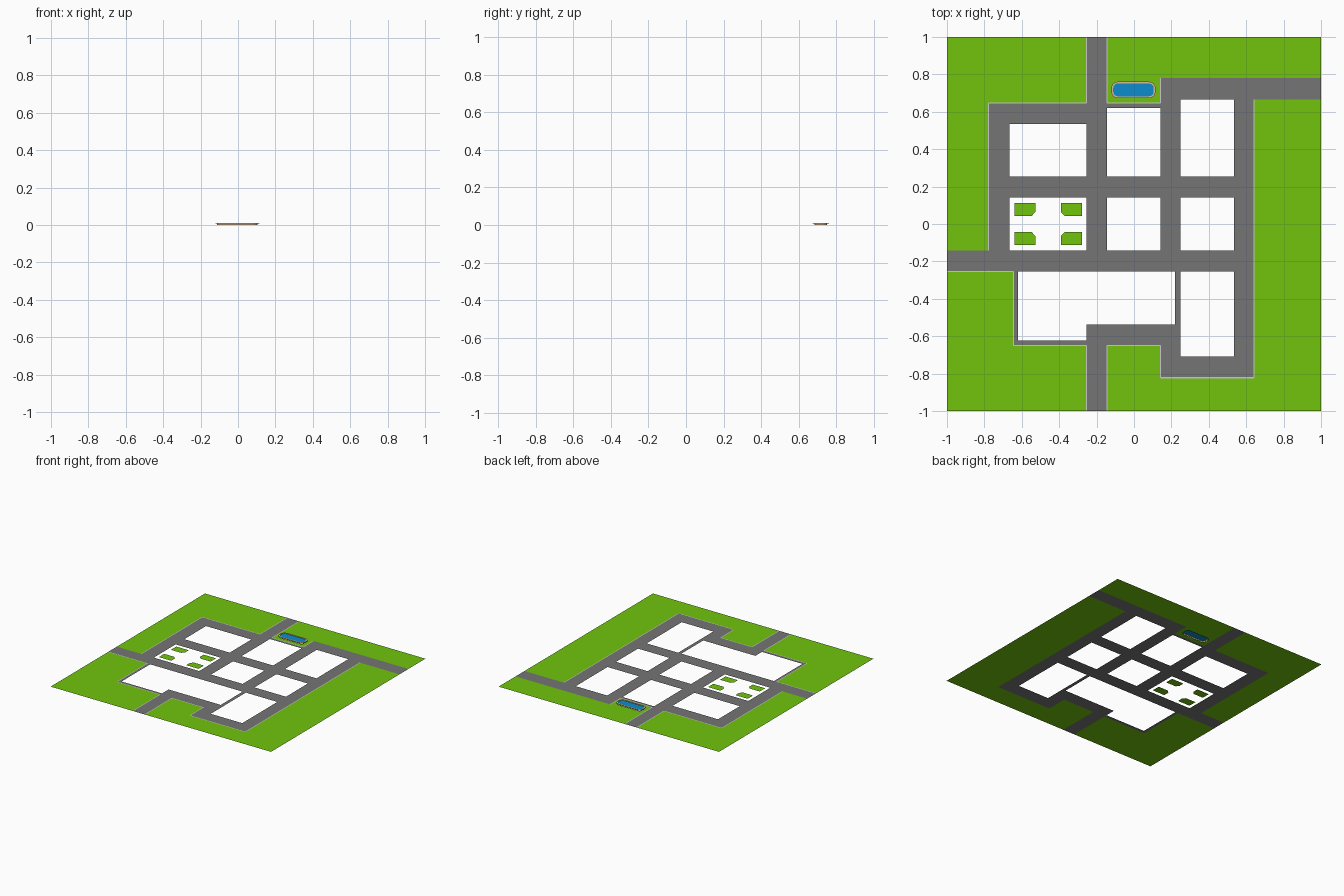
import bpy, bmesh, math

if "Cube" in bpy.data.objects:
    bpy.data.objects.remove(bpy.data.objects["Cube"])

def material(name, rgb):
    m = bpy.data.materials.new(name)
    m.diffuse_color = (*rgb, 1)
    m.use_nodes = True
    m.node_tree.nodes["Principled BSDF"].inputs["Base Color"].default_value = m.diffuse_color
    return m

GRASS = material("grass green", (0.165, 0.55, 0.004))
ROAD = material("asphalt grey", (0.178, 0.178, 0.178))
CURB = material("kerb light grey", (0.6, 0.6, 0.6))
WATER = material("water blue", (0.004, 0.262, 0.61))
RIM = material("pool rim tan", (0.72, 0.5, 0.29))

def finish(name, bm, mat):
    me = bpy.data.meshes.new(name)
    bm.to_mesh(me)
    bm.free()
    me.materials.append(mat)
    ob = bpy.data.objects.new(name, me)
    bpy.context.collection.objects.link(ob)
    return ob

def face(bm, pts, z=0.0):
    return bm.faces.new([bm.verts.new((x, y, z)) for x, y in pts])

def rect(x0, x1, y0, y1):
    return [(x0, y0), (x1, y0), (x1, y1), (x0, y1)]

# Streets as rectangles: x0, x1, y0, y1
roads = [
    (-.253, -.145, .142, 1), (-.253, -.145, -.254, .253), (-.253, -.145, -1, -.538),
    (-.777, -.665, -.254, .646), (-.777, -.145, .535, .646), (-.777, .642, .142, .253),
    (-1, .642, -.254, -.142), (.141, .249, -.254, .78), (.535, .642, -.822, .78),
    (.141, 1, .665, .78), (-.145, .141, .621, .646), (.22, .249, -.538, -.254),
    (-.253, .249, -.649, -.538), (.141, .249, -.822, -.538), (.141, .642, -.822, -.709),
    (-.644, -.62, -.649, -.254), (-.644, -.253, -.649, -.623)]
# Open building plots, and the pool lawn built on its own
plots = [
    (-.665, -.253, .253, .535), (-.665, -.253, -.142, .142), (-.145, .141, .253, .621),
    (-.145, .141, -.142, .142), (.249, .535, .253, .665), (.249, .535, -.142, .142),
    (.249, .535, -.709, -.254), (-.62, .22, -.538, -.254), (-.62, -.253, -.623, -.538),
    (-.145, .141, .646, .78)]

# Split the square on every street line; each cell is street, plot or grass
boxes = roads + plots
xs = sorted({-1, 1, *[v for b in boxes for v in b[:2]]})
ys = sorted({-1, 1, *[v for b in boxes for v in b[2:]]})

def inside(group, x, y):
    return any(b[0] < x < b[1] and b[2] < y < b[3] for b in group)

street, lawn = bmesh.new(), bmesh.new()
for x0, x1 in zip(xs, xs[1:]):
    for y0, y1 in zip(ys, ys[1:]):
        cx, cy = (x0 + x1) / 2, (y0 + y1) / 2
        if inside(roads, cx, cy):
            face(street, rect(x0, x1, y0, y1))
        elif not inside(plots, cx, cy):
            face(lawn, rect(x0, x1, y0, y1))
for bm in (street, lawn):
    bmesh.ops.remove_doubles(bm, verts=bm.verts, dist=1e-5)
    bmesh.ops.dissolve_limit(bm, angle_limit=0.01, verts=bm.verts, edges=bm.edges)
finish("streets", street, ROAD)
finish("lawn", lawn, GRASS)

# Thin kerbs between grass and street
kerbs = [
    [(-.253, 1), (-.253, .646), (-.777, .646), (-.777, -.142)],
    [(-.145, 1), (-.145, .646), (.141, .646), (.141, .78)],
    [(.642, .665), (.642, -.822), (.141, -.822), (.141, -.649), (-.145, -.649), (-.145, -1)],
    [(-1, -.254), (-.644, -.254), (-.644, -.649), (-.253, -.649), (-.253, -1)]]
bm = bmesh.new()
w = 0.003
for path in kerbs:
    for (ax, ay), (bx, by) in zip(path, path[1:]):
        dx, dy = (0, w) if ay == by else (w, 0)
        face(bm, rect(min(ax, bx) - dx, max(ax, bx) + dx,
                      min(ay, by) - dy, max(ay, by) + dy), 0.0008)
finish("kerbs", bm, CURB)

# Park beds: four mirrored rectangles with the inner corner cut off
bm = bmesh.new()
for sx in (-1, 1):
    for sy in (-1, 1):
        pts = [(.068, .065), (.088, .043), (.18, .043), (.18, .113), (.068, .113)]
        f = face(bm, [(-.459 + sx * x, sy * y) for x, y in pts][::sx * sy])
finish("park_beds", bm, GRASS)

# Pool outline: rounded rectangle
PX, PY = -.003, .717

def rounded(hx, hy, r, n=4):
    out = []
    for q, (sx, sy) in enumerate([(1, 1), (-1, 1), (-1, -1), (1, -1)]):
        for i in range(n + 1):
            a = math.pi / 2 * (q + i / n)
            out.append((PX + sx * (hx - r) + r * math.cos(a),
                        PY + sy * (hy - r) + r * math.sin(a)))
    return out

# Grass around the pool, with the pool shape left open
bm = bmesh.new()
edges = []
for loop in (rect(-.145, .141, .646, .78), rounded(.11, .036, .025)):
    vs = [bm.verts.new((x, y, 0)) for x, y in loop]
    edges += [bm.edges.new((vs[i - 1], vs[i])) for i in range(len(vs))]
bmesh.ops.triangle_fill(bm, use_beauty=True, edges=edges, normal=(0, 0, 1))
finish("pool_lawn", bm, GRASS)

# Pool rim: wall with an overhanging lip
bm = bmesh.new()
rings = []
for inset, z in [(.01, 0), (.01, .007), (0, .007), (0, .012), (.01, .012), (.01, .006)]:
    loop = rounded(.118 - inset, .044 - inset, .034 - inset)
    rings.append([bm.verts.new((x, y, z)) for x, y in loop])
for a, b in zip(rings, rings[1:]):
    for i in range(len(a)):
        bm.faces.new((a[i - 1], a[i], b[i], b[i - 1]))
finish("pool_rim", bm, RIM)

# Water surface
bm = bmesh.new()
face(bm, rounded(.109, .035, .025), .009)
finish("pool_water", bm, WATER)
